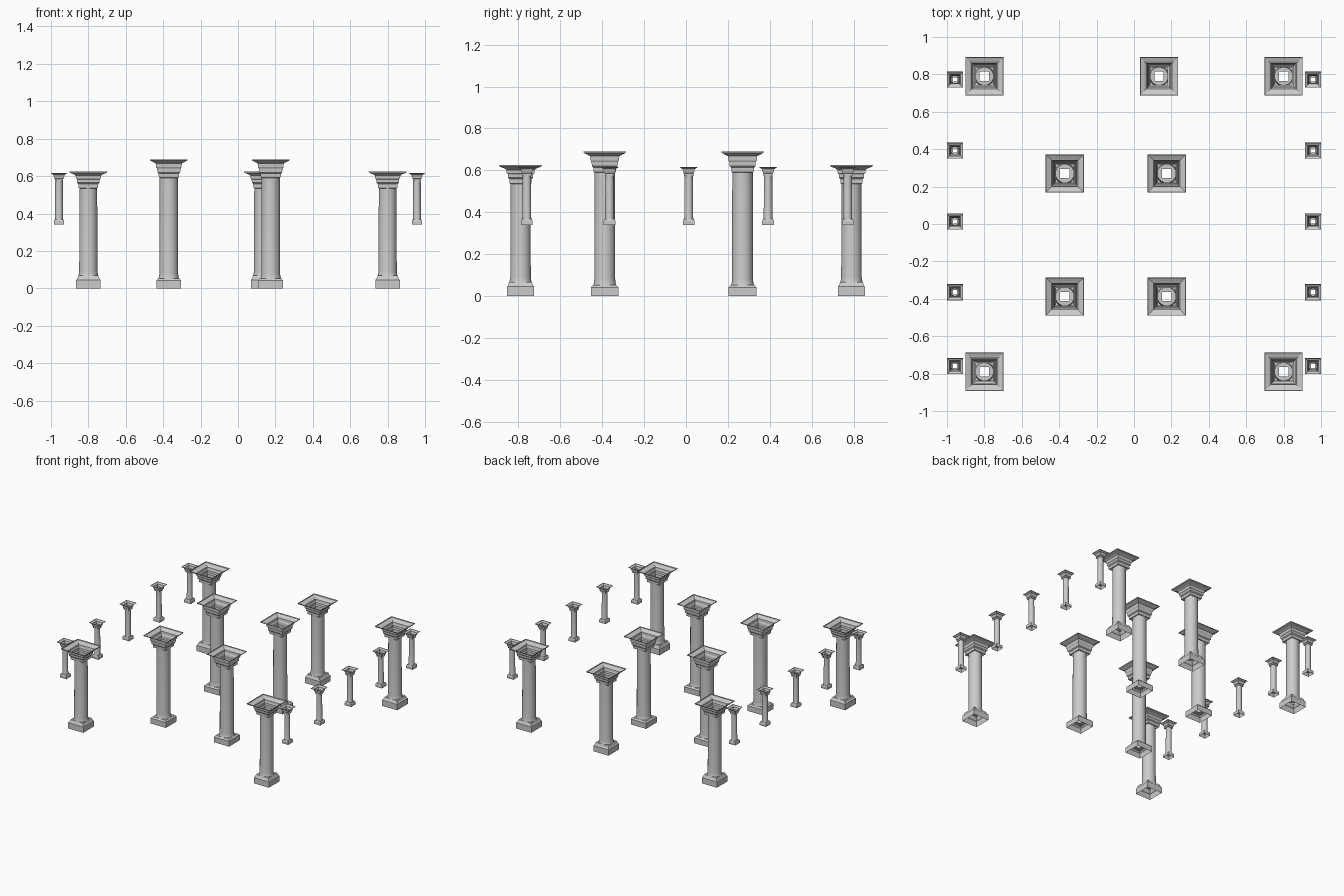
import bpy, bmesh, math

if "Cube" in bpy.data.objects:
    bpy.data.objects.remove(bpy.data.objects["Cube"])


def square(bm, h, z):
    return [bm.verts.new((sx * h, sy * h, z))
            for sx, sy in ((-1, -1), (1, -1), (1, 1), (-1, 1))]


def circle(bm, r, z, n):
    return [bm.verts.new((r * math.cos(math.tau * i / n), r * math.sin(math.tau * i / n), z))
            for i in range(n)]


def skin(bm, rings):
    for a, b in zip(rings, rings[1:]):
        n = len(a)
        for i in range(n):
            bm.faces.new((a[i], a[(i + 1) % n], b[(i + 1) % n], b[i]))


def finish(bm, name):
    mesh = bpy.data.meshes.new(name)
    bm.to_mesh(mesh)
    bm.free()
    return mesh


# Open shells stacked from (half width, z) profiles
def square_shell(name, profile):
    bm = bmesh.new()
    skin(bm, [square(bm, h, z) for h, z in profile])
    return finish(bm, name)


def round_shell(name, profile, n=32):
    bm = bmesh.new()
    skin(bm, [circle(bm, r, z, n) for r, z in profile])
    mesh = finish(bm, name)
    mesh.shade_smooth()
    mesh.set_sharp_from_angle(angle=math.radians(30))
    return mesh


def column_parts(kind, base, shaft, capital):
    return [square_shell(kind + "_base", base),
            round_shell(kind + "_shaft", shaft),
            square_shell(kind + "_capital", capital)]


def place(parts, spots):
    for x, y in spots:
        for mesh in parts:
            ob = bpy.data.objects.new(mesh.name, mesh)
            ob.location = (x, y, 0)
            bpy.context.collection.objects.link(ob)


# Outer columns with a taller stepped foot
outer = column_parts(
    "outer_column",
    [(.065, 0), (.065, .045), (.06, .05), (.053, .068), (.025, .068)],
    [(.056, .06), (.051, .075), (.049, .09), (.047, .545)],
    [(.102, .625), (.1, .618), (.078, .61), (.068, .603), (.066, .588),
     (.061, .582), (.06, .565), (.053, .558), (.052, .537), (.046, .535)])
place(outer, [(x, y) for x in (-.8, .8) for y in (-.79, .79)] + [(.134, .79)])

# Inner, taller columns
inner = column_parts(
    "inner_column",
    [(.066, 0), (.066, .042), (.056, .052), (.025, .052)],
    [(.056, .05), (.052, .062), (.05, .08), (.049, .6)],
    [(.102, .69), (.1, .684), (.082, .674), (.07, .668), (.068, .648),
     (.063, .64), (.061, .62), (.055, .614), (.053, .592), (.047, .59)])
place(inner, [(x, y) for x in (-.37, .175) for y in (-.388, .27)])

# Small raised side columns
small = column_parts(
    "side_column",
    [(.028, .34), (.028, .36), (.024, .367), (.011, .367)],
    [(.023, .365), (.021, .375), (.02, .585)],
    [(.043, .617), (.042, .614), (.034, .609), (.029, .606), (.028, .598),
     (.026, .595), (.025, .587), (.022, .584), (.022, .574), (.019, .573)])
place(small, [(x, y) for x in (-.957, .957) for y in (-.76, -.365, .013, .392, .772)])
